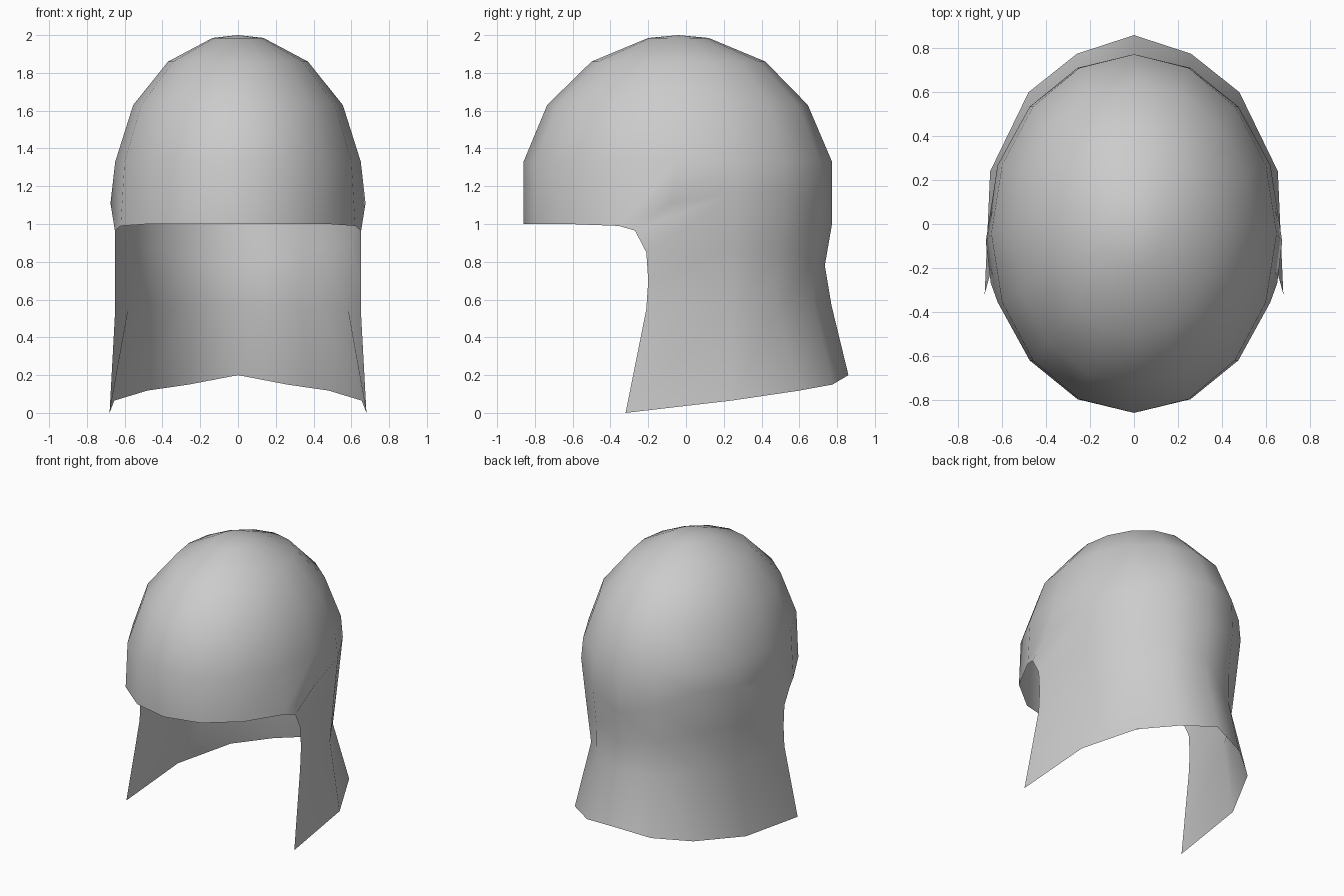
import bpy, bmesh, math

if "Cube" in bpy.data.objects:
    bpy.data.objects.remove(bpy.data.objects["Cube"])

grey = bpy.data.materials.new("light_grey")
grey.use_nodes = True
grey.diffuse_color = (0.6, 0.6, 0.6, 1)
grey.node_tree.nodes["Principled BSDF"].inputs["Base Color"].default_value = (0.6, 0.6, 0.6, 1)

bm = bmesh.new()
STEP = math.pi / 8


def ring(z, rx, front, back):
    """Half an oval ring on the +x side, from the back to the front."""
    mid, ry = (front + back) / 2, (back - front) / 2
    return [bm.verts.new((rx * math.sin(i * STEP), mid + ry * math.cos(i * STEP), z))
            for i in range(9)]


def points(*coords):
    return [bm.verts.new(p) for p in coords]


def bridge(a, b):
    for i in range(len(a) - 1):
        bm.faces.new((a[i], a[i + 1], b[i + 1], b[i]))


# Dome: crown point and rings down to the brow
crown = bm.verts.new((0, -0.04, 2))
dome = [ring(*r) for r in ((1.985, 0.135, -0.2, 0.12), (1.86, 0.37, -0.5, 0.42),
                           (1.63, 0.555, -0.735, 0.645), (1.33, 0.65, -0.86, 0.773))]
for i in range(8):
    bm.faces.new((crown, dome[0][i], dome[0][i + 1]))

# Brow rim: level in front, rising over the ears, dipping at the nape
rim = ring(1.0, 0.672, -0.86, 0.773)
for i, z in ((1, 1.08), (2, 1.18), (3, 1.17), (5, 0.99)):
    rim[i].co.z = z
rim[4].co = (0.675, -0.08, 1.11)
dome.append(rim)
for a, b in zip(dome, dome[1:]):
    bridge(a, b)

# Front edge of the side flap, from the brow corner down
edge = points((0.652, -0.27, 0.965), (0.65, -0.21, 0.85), (0.65, -0.2, 0.7),
              (0.65, -0.21, 0.55), (0.68, -0.32, 0))

# Neck guard: upper row, pinched row and flared hem, from the back round to the side
upper = points((0, 0.735, 0.78), (0.25, 0.68, 0.82), (0.453, 0.51, 0.87), (0.6, 0.25, 0.87))
pinch = points((0, 0.77, 0.57), (0.245, 0.68, 0.565), (0.432, 0.48, 0.555), (0.58, 0.235, 0.555))
hem = points((0, 0.86, 0.2), (0.26, 0.775, 0.15), (0.48, 0.6, 0.118), (0.655, 0.24, 0.065))
bridge(rim[:4], upper)
bridge(upper, pinch)
bridge(pinch + [edge[3]], hem + [edge[4]])

# Cheek faces joining dome, neck guard and flap edge
for face in ((rim[4], rim[5], edge[0]), (rim[3], rim[4], edge[0]),
             (rim[3], edge[0], edge[1], upper[3]), (upper[3], edge[1], edge[2]),
             (upper[3], edge[2], edge[3], pinch[3])):
    bm.faces.new(face)

# Other half, welded along the middle
for v in bm.verts:
    if abs(v.co.x) < 0.001:
        v.co.x = 0
half = bmesh.ops.duplicate(bm, geom=bm.verts[:] + bm.edges[:] + bm.faces[:])["geom"]
for v in half:
    if isinstance(v, bmesh.types.BMVert):
        v.co.x *= -1
bmesh.ops.remove_doubles(bm, verts=bm.verts[:], dist=0.0005)
bmesh.ops.recalc_face_normals(bm, faces=bm.faces[:])
top = max(bm.faces, key=lambda f: f.calc_center_median().z)
if top.normal.z < 0:
    bmesh.ops.reverse_faces(bm, faces=bm.faces[:])
for f in bm.faces:
    f.smooth = True

mesh = bpy.data.meshes.new("hood_shell")
bm.to_mesh(mesh)
bm.free()
mesh.materials.append(grey)
hood = bpy.data.objects.new("hood_shell", mesh)
bpy.context.collection.objects.link(hood)
